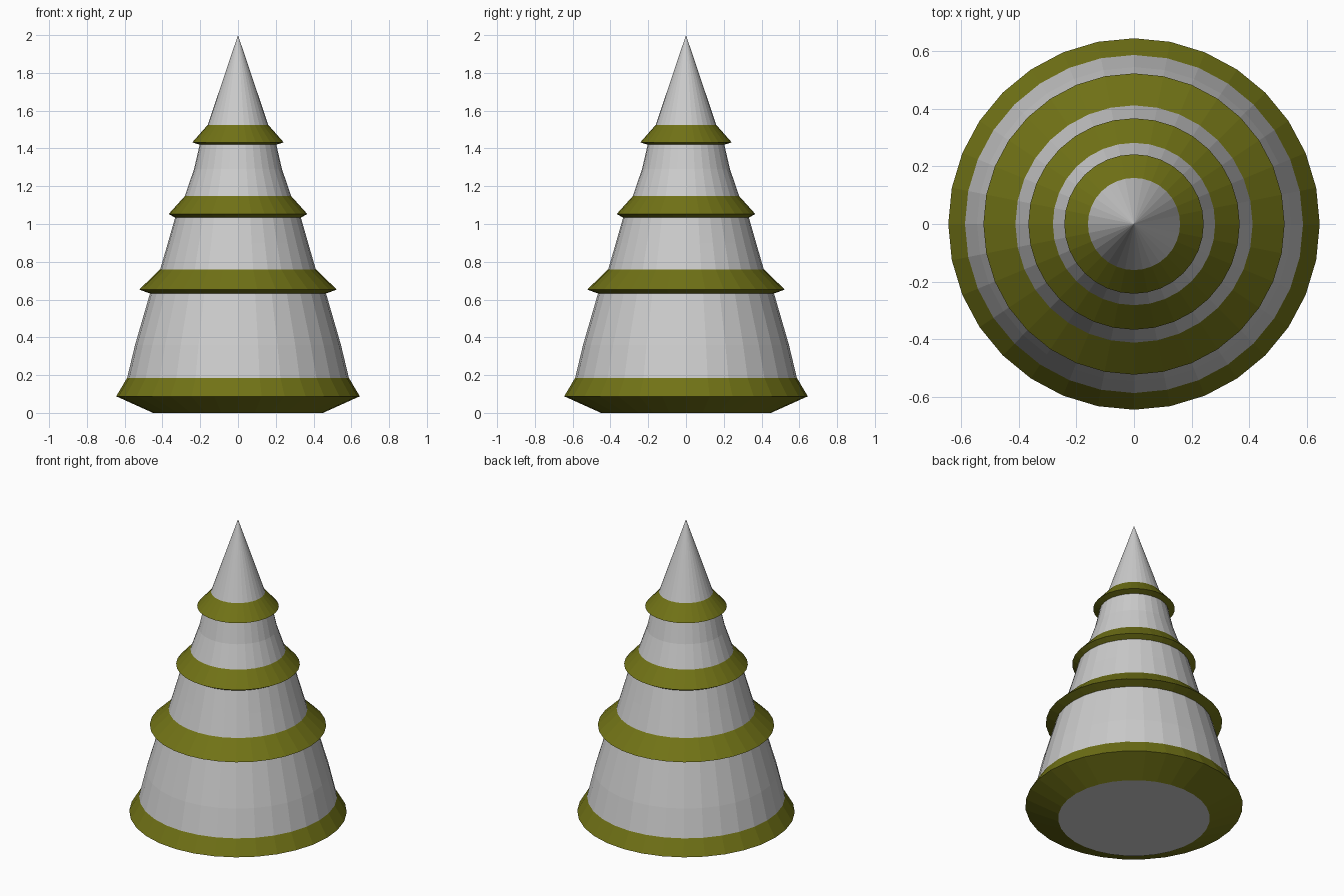
import bpy, bmesh
from math import cos, sin, pi

if "Cube" in bpy.data.objects:
    bpy.data.objects.remove(bpy.data.objects["Cube"])

SIDES = 32

olive = bpy.data.materials.new("olive")
olive.diffuse_color = (0.165, 0.17, 0.008, 1)
olive.use_nodes = True
olive.node_tree.nodes["Principled BSDF"].inputs["Base Color"].default_value = olive.diffuse_color


def lathe(name, profile, mat=None):
    """Revolve (radius, z) points, listed bottom to top on the outside."""
    bm = bmesh.new()
    rings = []
    for r, z in profile:
        if r == 0:
            rings.append([bm.verts.new((0, 0, z))] * SIDES)
        else:
            rings.append([bm.verts.new((r * cos(2 * pi * i / SIDES),
                                        r * sin(2 * pi * i / SIDES), z))
                          for i in range(SIDES)])
    for a, b in zip(rings, rings[1:]):
        for i in range(SIDES):
            j = (i + 1) % SIDES
            corners = list(dict.fromkeys((a[i], a[j], b[j], b[i])))
            bm.faces.new(corners)
    mesh = bpy.data.meshes.new(name)
    bm.to_mesh(mesh)
    bm.free()
    obj = bpy.data.objects.new(name, mesh)
    bpy.context.collection.objects.link(obj)
    if mat:
        mesh.materials.append(mat)
    return obj


# Flared olive bands: under edge, rim, upper edge
bands = [
    [(0.45, 0.0), (0.645, 0.088), (0.587, 0.185)],
    [(0.466, 0.632), (0.523, 0.653), (0.412, 0.76)],
    [(0.333, 1.034), (0.367, 1.053), (0.282, 1.147)],
    [(0.203, 1.42), (0.242, 1.432), (0.16, 1.525)],
]
# Slight bulge halfway up each grey tier
middles = [(0.545, 0.36), (0.371, 0.90), (0.233, 1.29)]

for n, band in enumerate(bands, 1):
    lathe(f"band_{n}", band, olive)

# Grey tiers joining each band to the next
for n, mid in enumerate(middles):
    lathe(f"tier_{n + 1}", [bands[n][-1], mid, bands[n + 1][0]])

# Pointed top and flat base
lathe("tip", [bands[-1][-1], (0, 2.0)])
lathe("base", [(0, 0), bands[0][0]])
